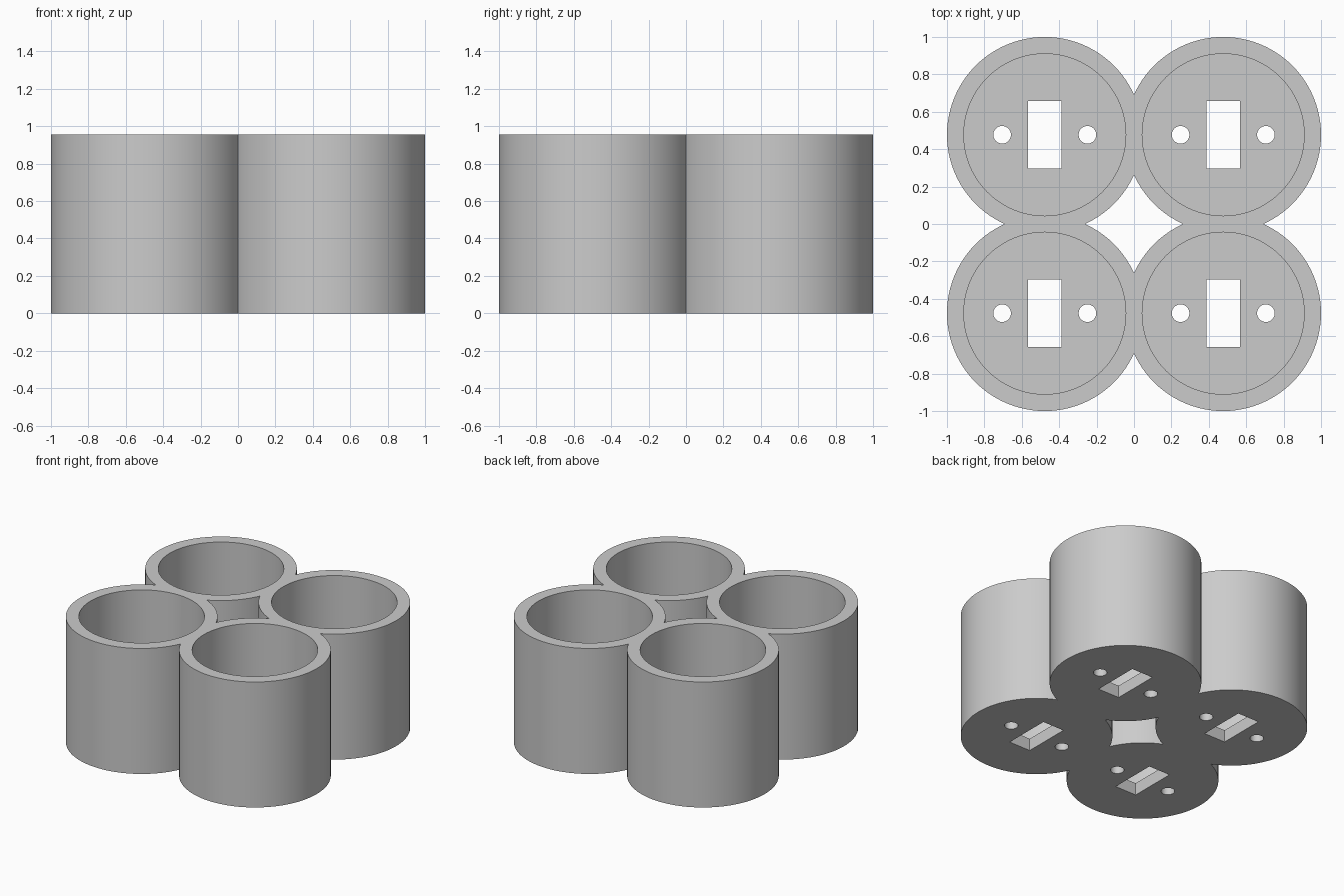
import bpy
import math

cube = bpy.data.objects.get("Cube")
if cube:
    bpy.data.objects.remove(cube, do_unlink=True)

OFFSET = 0.477    # cup centre distance from each axis
OUTER = 0.523
INNER = 0.433
HEIGHT = 0.955
FLOOR = 0.093
HOLE_GAP = 0.228  # screw hole distance from the cup centre

grey = bpy.data.materials.new("plain grey")
grey.use_nodes = True
grey.diffuse_color = (0.6, 0.6, 0.6, 1)
grey.node_tree.nodes["Principled BSDF"].inputs["Base Color"].default_value = (0.6, 0.6, 0.6, 1)


def cylinder(name, x, y, radius, z0, z1, sides):
    bpy.ops.mesh.primitive_cylinder_add(
        vertices=sides, radius=radius, depth=z1 - z0, location=(x, y, (z0 + z1) / 2))
    bpy.context.object.name = name
    return bpy.context.object


def box(name, x, y, width, length, z0, z1):
    bpy.ops.mesh.primitive_cube_add(size=1, location=(x, y, (z0 + z1) / 2))
    ob = bpy.context.object
    ob.name = name
    ob.scale = (width, length, z1 - z0)
    bpy.ops.object.transform_apply(location=False, rotation=False, scale=True)
    return ob


def combine(target, tool, operation):
    """Apply a boolean to the target and discard the tool."""
    mod = target.modifiers.new("boolean", "BOOLEAN")
    mod.operation = operation
    mod.solver = "EXACT"
    mod.object = tool
    bpy.context.view_layer.objects.active = target
    bpy.ops.object.modifier_apply(modifier=mod.name)
    bpy.data.objects.remove(tool, do_unlink=True)


centres = [(sx * OFFSET, sy * OFFSET) for sx, sy in ((-1, -1), (1, -1), (1, 1), (-1, 1))]

# Four overlapping solid cylinders fused into one body
holder = None
for x, y in centres:
    cup = cylinder("cup_holder", x, y, OUTER, 0, HEIGHT, 96)
    if holder is None:
        holder = cup
    else:
        combine(holder, cup, "UNION")

# Hollow each cup, then cut the slot and two screw holes through its floor
for x, y in centres:
    cuts = [cylinder("cavity_cutter", x, y, INNER, FLOOR, HEIGHT + 0.2, 96),
            box("slot_cutter", x, y, 0.18, 0.362, -0.1, FLOOR + 0.1)]
    for side in (-1, 1):
        cuts.append(cylinder("hole_cutter", x + side * HOLE_GAP, y, 0.047, -0.1, FLOOR + 0.1, 48))
    for cutter in cuts:
        combine(holder, cutter, "DIFFERENCE")

holder.data.materials.clear()
holder.data.materials.append(grey)
bpy.ops.object.select_all(action="DESELECT")
holder.select_set(True)
bpy.context.view_layer.objects.active = holder
bpy.ops.object.transform_apply(location=True, rotation=True, scale=True)
bpy.ops.object.shade_smooth_by_angle(angle=math.radians(30))
